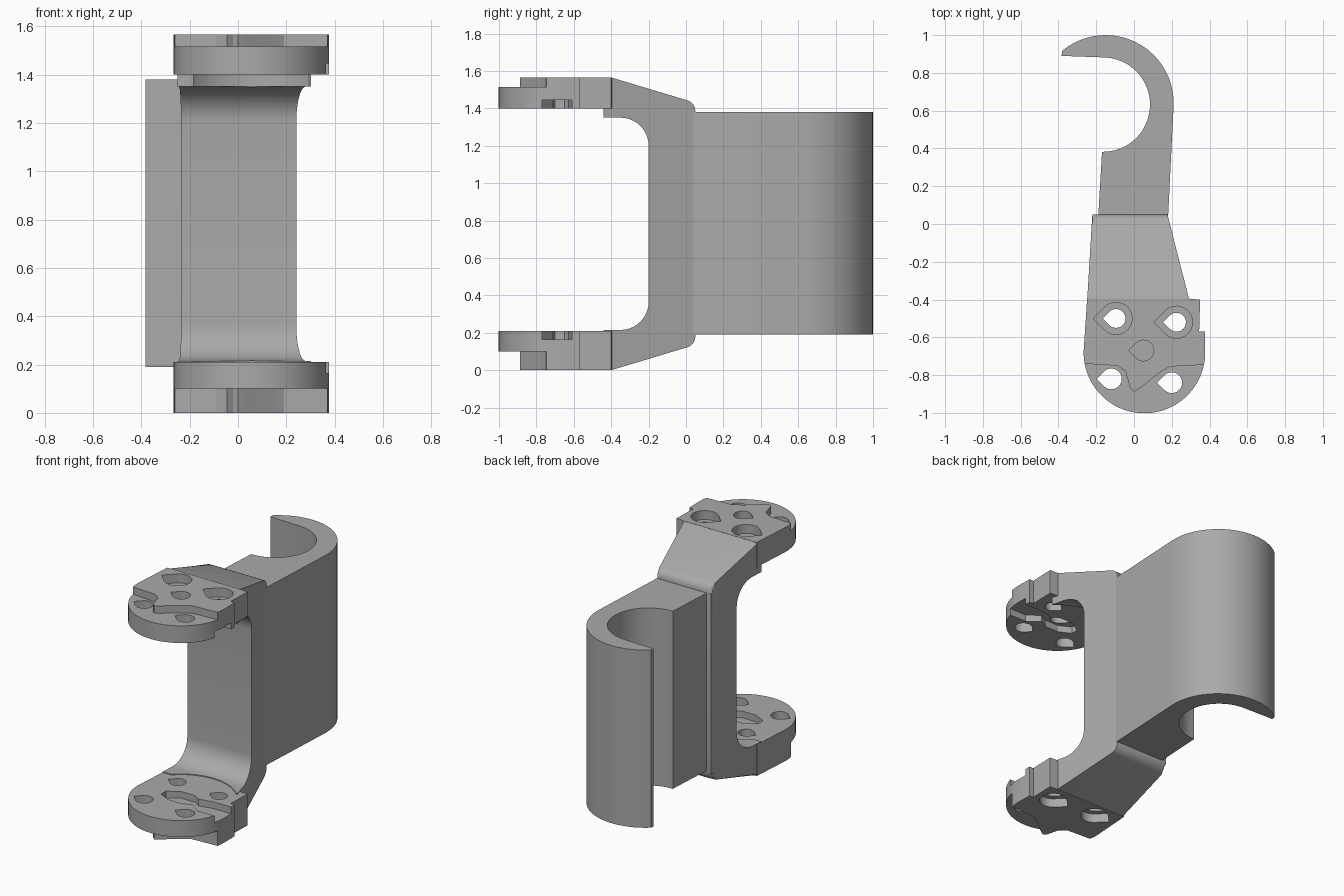
import bpy, bmesh
from math import sin, cos, pi, radians

if "Cube" in bpy.data.objects:
    bpy.data.objects.remove(bpy.data.objects["Cube"], do_unlink=True)

H = 1.565  # overall height
DISC = (0.055, -0.68)  # centre of the round end plates

grey = bpy.data.materials.new("grey plastic")
grey.use_nodes = True
COLOUR = (0.4, 0.4, 0.4, 1)
grey.diffuse_color = COLOUR
grey.node_tree.nodes["Principled BSDF"].inputs["Base Color"].default_value = COLOUR


def make(name, bm):
    bmesh.ops.recalc_face_normals(bm, faces=bm.faces)
    mesh = bpy.data.meshes.new(name)
    bm.to_mesh(mesh)
    bm.free()
    mesh.materials.append(grey)
    ob = bpy.data.objects.new(name, mesh)
    bpy.context.collection.objects.link(ob)
    return ob


def prism(name, outline, z0, z1):
    bm = bmesh.new()
    low = [bm.verts.new((x, y, z0)) for x, y in outline]
    high = [bm.verts.new((x, y, z1)) for x, y in outline]
    bm.faces.new(low)
    bm.faces.new(high)
    for i in range(len(low)):
        j = (i + 1) % len(low)
        bm.faces.new((low[i], low[j], high[j], high[i]))
    return make(name, bm)


def arc(cx, cy, r, a0, a1, n):
    steps = [radians(a0 + (a1 - a0) * i / n) for i in range(n + 1)]
    return [(cx + r * cos(a), cy + r * sin(a)) for a in steps]


def teardrop(cx, cy, r):
    return arc(cx, cy, r, -135, 135, 18) + [(cx - 1.41 * r, cy)]


def combine(ob, other, operation):
    mod = ob.modifiers.new("join", 'BOOLEAN')
    mod.object, mod.operation, mod.solver = other, operation, 'EXACT'
    bpy.context.view_layer.objects.active = ob
    bpy.ops.object.modifier_apply(modifier=mod.name)
    bpy.data.objects.remove(other, do_unlink=True)


def smooth(ob):
    bpy.ops.object.select_all(action='DESELECT')
    ob.select_set(True)
    bpy.context.view_layer.objects.active = ob
    bpy.ops.object.shade_smooth_by_angle(angle=radians(25))


# Bracket: C-shaped side profile whose width tapers with depth
half = arc(-0.35, 1.20, 0.15, 0, 90, 10)
half += [(-0.44, 1.35), (-0.44, H), (-0.40, H)]
half += arc(-0.01, 1.385, 0.06, 72, 0, 5)
profile = half + [(y, H - z) for y, z in reversed(half)]

bm = bmesh.new()
left = [bm.verts.new((-0.22 - (0.06 - y) * 0.06, y, z)) for y, z in profile]
right = [bm.verts.new((0.18 + (0.04 - y) * 0.255, y, z)) for y, z in profile]
cap = bm.faces.new(left)
bm.faces.new(right)
for i in range(len(left)):
    j = (i + 1) % len(left)
    bm.faces.new((left[i], left[j], right[j], right[i]))
rim = [e for e in cap.edges if all(v.co.y > -0.41 for v in e.verts)]
bmesh.ops.bevel(bm, geom=rim, offset=0.022, segments=3, profile=0.5, affect='EDGES')
bracket = make("bracket", bm)

# Concave front edge on both mounting pads
for z0, z1 in ((1.30, 1.40), (H - 1.40, H - 1.30)):
    if z0 < 1:
        z0 = 0.21
    combine(bracket, prism("pad_cutter", arc(*DISC, 0.34, 0, 350, 35), z0, z1), 'DIFFERENCE')

# Round end plate outline with the side tab and notch
back = [(0.285, -0.395), (0.35, -0.40), (0.345, -0.57), (0.375, -0.57)]
disc = back + arc(*DISC, 0.322, 0, -180, 30) + [(-0.248, -0.395)]

# Raised outer layer ends in a stepped front edge
step = [(0.374, -0.745), (0.19, -0.755), (0.13, -0.79), (0.03, -0.87), (0.0, -0.888),
        (-0.02, -0.87), (-0.045, -0.78), (-0.09, -0.75), (-0.26, -0.74)]
front_cut = step + [(-0.5, -0.74), (-0.5, -1.2), (0.6, -1.2), (0.6, -0.745)]

# Keyed recess on the inner faces
recess = [(0.5, -0.61), (0.24, -0.61), (0.15, -0.63), (0.10, -0.60), (0.0, -0.60),
          (-0.08, -0.65), (-0.08, -0.70), (0.0, -0.74), (0.10, -0.74),
          (0.16, -0.71), (0.24, -0.77), (0.5, -0.77)]

bolts = [(-0.095, -0.50), (0.225, -0.52)]
pins = [(-0.12, -0.82), (0.20, -0.84)]


def end_plate(name, upper, inner, layer):
    """Plate between the inner face height and the outside of the part."""
    def span(a, b):
        return (a, b) if upper else (H - b, H - a)

    plate = prism(name, disc, *span(inner, H))
    cuts = [(front_cut, layer, H + 0.1), (recess, inner - 0.1, inner + 0.045)]
    cuts += [(teardrop(x, y, 0.085), H - 0.06, H + 0.1) for x, y in bolts]
    cuts += [(teardrop(x, y, 0.05), 1.2, H + 0.2) for x, y in bolts]
    cuts += [(teardrop(x, y, 0.055), 1.2, H + 0.2) for x, y in pins]
    if upper:
        cuts.append((teardrop(0.05, -0.67, 0.055), 1.2, H + 0.2))
    combine(bracket, plate, 'UNION')
    for outline, a, b in cuts:
        combine(bracket, prism("cutter", outline, *span(a, b)), 'DIFFERENCE')


end_plate("upper_plate", True, 1.40, 1.515)
end_plate("lower_plate", False, H - 0.21, H - 0.10)
smooth(bracket)

# Hook: thick open C extruded upward
hook_outline = [(-0.19, 0.03), (0.18, 0.03)]
hook_outline += arc(-0.15, 0.64, 0.36, -2, 130, 22)
hook_outline += [(-0.383, 0.89)]
hook_outline += arc(-0.165, 0.632, 0.25, 88, -91, 24)
hook = prism("hook", hook_outline, 0.19, 1.38)
smooth(hook)
